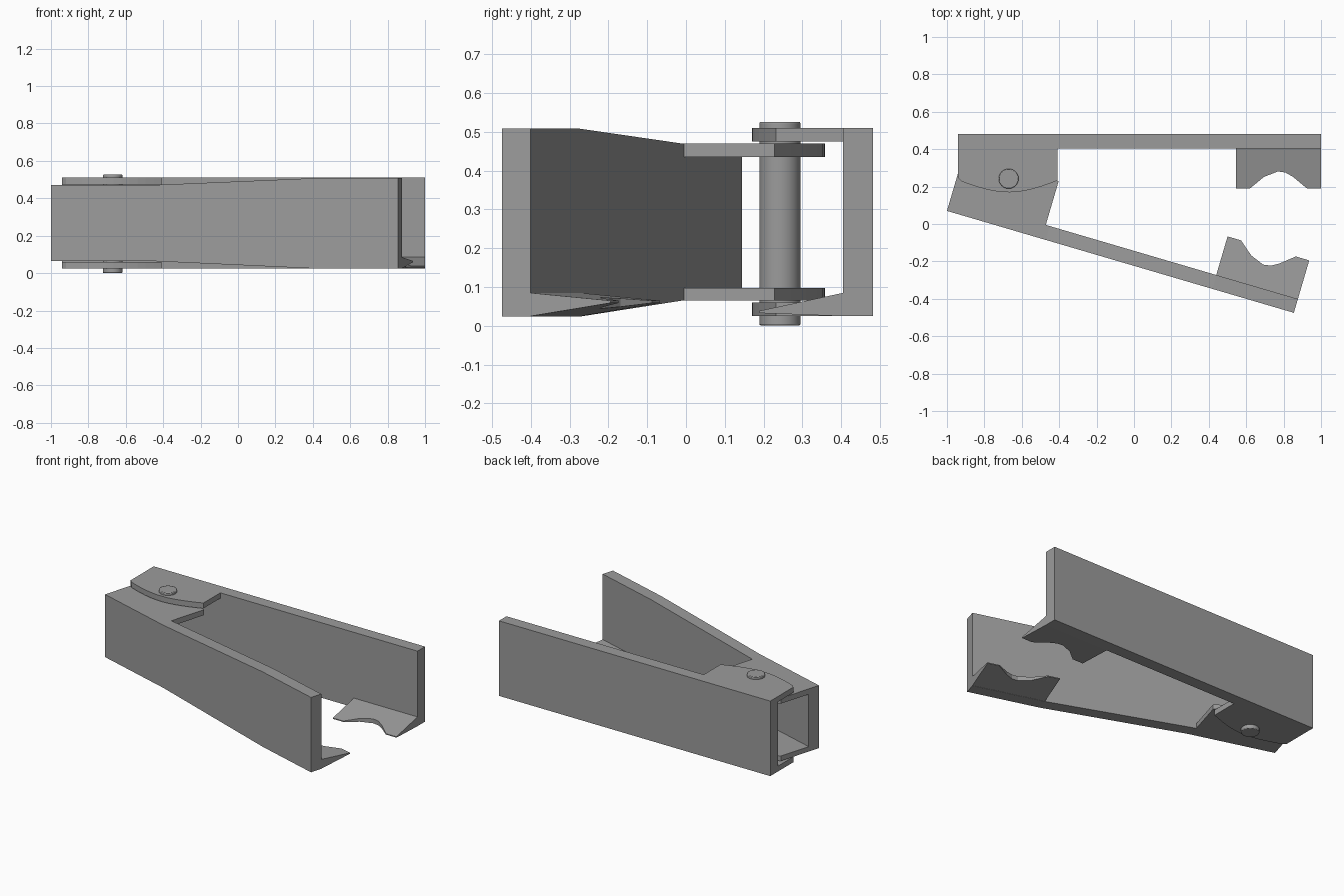
import bpy, bmesh, math
from mathutils import Matrix, Vector

cube = bpy.data.objects.get("Cube")
if cube:
    bpy.data.objects.remove(cube, do_unlink=True)

steel = bpy.data.materials.new("grey steel")
steel.use_nodes = True
grey = (0.33, 0.33, 0.33, 1)
steel.diffuse_color = grey
steel.node_tree.nodes["Principled BSDF"].inputs["Base Color"].default_value = grey


def slab(name, outline, low, high, frame):
    """Close a slab over an outline; low and high give z at each (u, v)."""
    bm = bmesh.new()
    bottom = [bm.verts.new((u, v, low(u, v))) for u, v in outline]
    top = [bm.verts.new((u, v, high(u, v))) for u, v in outline]
    bm.faces.new(bottom[::-1])
    bm.faces.new(top)
    n = len(outline)
    for i in range(n):
        j = (i + 1) % n
        bm.faces.new((bottom[i], bottom[j], top[j], top[i]))
    bm.transform(frame)
    bmesh.ops.recalc_face_normals(bm, faces=bm.faces)
    mesh = bpy.data.meshes.new(name)
    bm.to_mesh(mesh)
    bm.free()
    mesh.materials.append(steel)
    obj = bpy.data.objects.new(name, mesh)
    bpy.context.collection.objects.link(obj)
    return obj


def level(z):
    return lambda u, v: z


def ramp(t, a, b, start, end):
    return a + (b - a) * min(1, max(0, (t - start) / (end - start)))


def jaw(name, start, tip_z, frame):
    """Wedge tooth plate, notched in the middle and thinning to its tip."""
    bite = [(0.455, 0.292), (0.38, 0.292), (0.305, 0.23), (0.265, 0.207),
            (0.225, 0.201), (0.15, 0.23), (0.075, 0.292), (0, 0.292)]
    outline = [(start, WALL), (start + 0.455, WALL)]
    outline += [(start + u, v) for u, v in bite]
    return slab(name, outline,
                lambda u, v: ramp(v, 0.025, tip_z - 0.003, WALL, 0.292),
                lambda u, v: ramp(v, 0.085, tip_z + 0.003, WALL, 0.292), frame)


def tabs(name, outline, layers, frame):
    for side, (z0, z1) in zip(("lower", "upper"), layers):
        slab(f"{side}_{name}", outline, level(z0), level(z1), frame)


WALL = 0.077
# Each arm is laid out along u, with v pointing towards the other arm
back = Matrix.Translation((-0.94, 0.482, 0)) @ Matrix.Diagonal((1, -1, 1, 1))
front = Matrix.Translation((-1, 0.07, 0)) @ Matrix.Rotation(math.radians(-16.37), 4, 'Z')

# Back arm
slab("back_arm_wall", [(0, 0), (1.94, 0), (1.94, WALL), (0, WALL)],
     level(0.025), level(0.51), back)
arc = [(0.53 - 0.51 * i / 12, 0.25 + 0.06 * math.sin(math.pi * i / 12) + 0.005 * i / 12)
       for i in range(13)]
tabs("back_hinge_tab", [(0, WALL), (0.53, WALL)] + arc + [(0, 0.235)],
     [(0.025, 0.06), (0.475, 0.51)], back)
jaw("back_jaw", 1.485, 0.036, back)

# Front arm, whose wall widens from the hinge to the jaw
stations = [0, 0.55, 1.48, 1.933]
slab("front_arm_wall_hinge", [(0, 0), (0.55, 0), (0.55, WALL), (0, WALL)],
     level(0.065), level(0.47), front)
slab("front_arm_wall_taper", [(0.55, 0), (1.48, 0), (1.48, WALL), (0.55, WALL)],
     lambda u, v: ramp(u, 0.065, 0.024, 0.55, 1.48),
     lambda u, v: ramp(u, 0.47, 0.508, 0.55, 1.48), front)
slab("front_arm_wall_jaw", [(1.48, 0), (1.933, 0), (1.933, WALL), (1.48, WALL)],
     level(0.024), level(0.508), front)
arc = [(0.528 - 0.5 * i / 12, 0.32 - 0.012 * i / 12 + 0.046 * math.sin(math.pi * i / 12))
       for i in range(13)]
tabs("front_hinge_tab", [(0, WALL), (0.528, WALL)] + arc + [(0, 0.285)],
     [(0.065, 0.097), (0.435, 0.47)], front)
jaw("front_jaw", 1.478, 0.062, front)

# Hinge pin
bpy.ops.mesh.primitive_cylinder_add(vertices=40, radius=0.053, depth=0.525,
                                    location=(-0.67, 0.242, 0.2635))
pin = bpy.context.object
pin.name = "hinge_pin"
pin.data.materials.append(steel)
bevel = pin.modifiers.new("soft_rim", 'BEVEL')
bevel.width = 0.004
bevel.segments = 2
bpy.ops.object.shade_smooth_by_angle(angle=math.radians(35))
